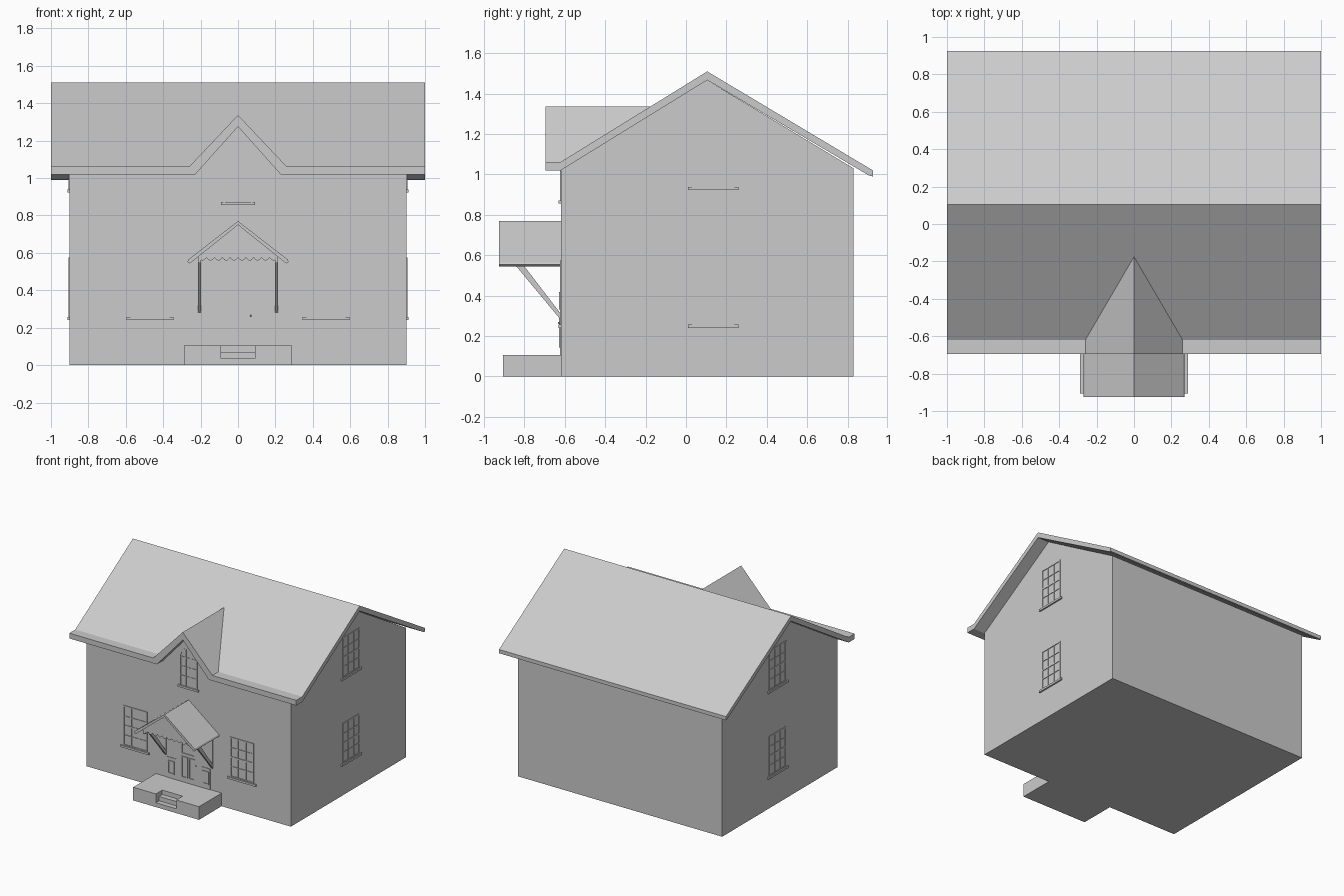
import bpy, bmesh, math
from mathutils import Matrix, Vector

if "Cube" in bpy.data.objects:
    bpy.data.objects.remove(bpy.data.objects["Cube"])

WALL_Y, WALL_X = -0.62, 0.90


def make(name, bm):
    bmesh.ops.recalc_face_normals(bm, faces=bm.faces)
    me = bpy.data.meshes.new(name)
    bm.to_mesh(me)
    bm.free()
    ob = bpy.data.objects.new(name, me)
    bpy.context.collection.objects.link(ob)
    return ob


def add_prism(bm, pts, axis, lo, hi):
    """Extrude a 2D profile: axis 'x' takes (y, z), axis 'y' takes (x, z)."""
    def co(p, t):
        return (t, p[0], p[1]) if axis == 'x' else (p[0], t, p[1])
    a = [bm.verts.new(co(p, lo)) for p in pts]
    b = [bm.verts.new(co(p, hi)) for p in pts]
    bm.faces.new(a)
    bm.faces.new(b[::-1])
    for i in range(len(pts)):
        j = (i + 1) % len(pts)
        bm.faces.new((a[i], b[i], b[j], a[j]))


def prism(name, pts, axis, lo, hi):
    bm = bmesh.new()
    add_prism(bm, pts, axis, lo, hi)
    return make(name, bm)


def rect(x0, x1, z0, z1):
    return [(x0, z0), (x1, z0), (x1, z1), (x0, z1)]


def add_frame(bm, x0, x1, z0, z1, w, y, depth):
    for r in (rect(x0, x0 + w, z0, z1), rect(x1 - w, x1, z0, z1),
              rect(x0 + w, x1 - w, z0, z0 + w), rect(x0 + w, x1 - w, z1 - w, z1)):
        add_prism(bm, r, 'y', y - depth, y)


def mirrored(pts):
    return pts + [(-x, z) for x, z in reversed(pts) if abs(x) > 1e-6]


# House body
prism("house_walls", [(WALL_Y, 0), (0.83, 0), (0.83, 1.03), (0.105, 1.467), (WALL_Y, 1.02)],
      'x', -WALL_X, WALL_X)

# Main roof slab
prism("main_roof", [(WALL_Y, 1.02), (0.105, 1.467), (0.905, 0.995), (0.925, 0.99),
                    (0.925, 1.02), (0.105, 1.51), (WALL_Y, 1.062)], 'x', -1, 1)

# Front eave that rises over the centre gable
top = [(-1, 1.062), (-0.26, 1.062), (0, 1.337), (0.26, 1.062), (1, 1.062)]
under = [(1, 1.02), (0.228, 1.02), (0, 1.275), (-0.228, 1.02), (-1, 1.02)]
prism("front_eave", top + under, 'y', -0.695, WALL_Y)

# Gable roof running back into the main slope
bm = bmesh.new()
l, r, p, q = [bm.verts.new(c) for c in ((-0.26, WALL_Y, 1.062), (0.26, WALL_Y, 1.062),
                                        (0, WALL_Y, 1.337), (0, -0.173, 1.337))]
for f in ((l, r, p), (l, p, q), (p, r, q), (l, q, r)):
    bm.faces.new(f)
make("centre_gable", bm)

# Porch slab with two steps cut into its front
bm = bmesh.new()
for s in (-1, 1):
    add_prism(bm, rect(*sorted((s * 0.09, s * 0.29)), 0, 0.105), 'y', -0.905, WALL_Y)
add_prism(bm, [(-0.905, 0), (WALL_Y, 0), (WALL_Y, 0.105), (-0.825, 0.105), (-0.825, 0.07),
               (-0.865, 0.07), (-0.865, 0.035), (-0.905, 0.035)], 'x', -0.09, 0.09)
make("porch_steps", bm)

# Door canopy
prism("canopy_roof", [(-0.265, 0.565), (0, 0.77), (0.265, 0.565), (0.27, 0.553), (0.258, 0.543),
                      (0, 0.75), (-0.258, 0.543), (-0.27, 0.553)], 'y', -0.925, WALL_Y)

# Scalloped panel under the canopy front
scallop = [(-0.21, 0.575)]
for i in range(10):
    for k in range(1, 5):
        scallop.append((-0.21 + 0.042 * (i + k / 4), 0.575 - 0.017 * math.sin(math.pi * k / 4)))
prism("canopy_valance", scallop + [(0.21, 0.587), (0, 0.752), (-0.21, 0.587)], 'y', -0.895, -0.885)

# Canopy braces with wall plates
for side, s in (("left", -1), ("right", 1)):
    lo, hi = sorted((s * 0.198, s * 0.214))
    bm = bmesh.new()
    add_prism(bm, [(-0.84, 0.545), (-0.80, 0.545), (WALL_Y, 0.31), (WALL_Y, 0.28)], 'x', lo, hi)
    add_prism(bm, rect(lo, hi, 0.285, 0.60), 'y', WALL_Y - 0.005, WALL_Y)
    add_prism(bm, rect(lo, hi, 0.545, 0.585), 'y', -0.89, WALL_Y)
    make(side + "_canopy_brace", bm)

# Door surround
prism("door_surround", mirrored([(0.19, 0.105), (0.19, 0.27), (0.11, 0.27),
                                 (0.11, 0.462), (0.09, 0.475)]), 'y', WALL_Y - 0.004, WALL_Y)

# Door panels, transom and side panels
bm = bmesh.new()
y = WALL_Y - 0.004
add_frame(bm, -0.06, 0.06, 0.33, 0.418, 0.007, y, 0.005)
for s in (-1, 1):
    add_frame(bm, *sorted((s * 0.005, s * 0.06)), 0.142, 0.31, 0.007, y, 0.005)
    add_frame(bm, *sorted((s * 0.123, s * 0.18)), 0.142, 0.245, 0.007, y, 0.005)
make("door_panels", bm)
bm = bmesh.new()
bmesh.ops.create_icosphere(bm, subdivisions=1, radius=0.006,
                           matrix=Matrix.Translation((0.068, y - 0.005, 0.265)))
make("door_knob", bm)


# Sash window with sill, built facing -y then turned to its wall
def window(name, pos, angle):
    bm = bmesh.new()
    add_frame(bm, -0.105, 0.105, 0.015, 0.335, 0.01, 0, 0.005)
    for x in (-0.035, 0.035):
        add_prism(bm, rect(x - 0.003, x + 0.003, 0.025, 0.325), 'y', -0.004, 0)
    for z, w in ((0.10, 0.003), (0.175, 0.006), (0.25, 0.003)):
        add_prism(bm, rect(-0.095, 0.095, z - w, z + w), 'y', -0.0045, 0)
    add_prism(bm, rect(-0.125, 0.125, 0, 0.016), 'y', -0.012, 0)
    ob = make(name, bm)
    ob.matrix_world = Matrix.Translation(Vector(pos)) @ Matrix.Rotation(angle, 4, 'Z')


for side, s in (("left", -1), ("right", 1)):
    window("front_window_" + side, (s * 0.47, WALL_Y, 0.24), 0)
    for level, z in (("lower", 0.24), ("upper", 0.922)):
        window(f"{side}_{level}_window", (s * WALL_X, 0.135, z), s * math.pi / 2)

# Arched window in the centre gable
bm = bmesh.new()
ZC, RO, RI = 1.10, 0.078, 0.069
for s in (-1, 1):
    add_prism(bm, rect(*sorted((s * RI, s * RO)), 0.87, ZC), 'y', WALL_Y - 0.005, WALL_Y)
arc = [math.pi * i / 12 for i in range(13)]
add_prism(bm, [(RO * math.cos(a), ZC + RO * math.sin(a)) for a in arc] +
          [(RI * math.cos(a), ZC + RI * math.sin(a)) for a in reversed(arc)],
          'y', WALL_Y - 0.005, WALL_Y)
for z in (0.95, 1.025, 1.10):
    add_prism(bm, rect(-RI, RI, z - 0.003, z + 0.003), 'y', WALL_Y - 0.004, WALL_Y)
for x in (-0.023, 0.023):
    add_prism(bm, rect(x - 0.003, x + 0.003, 0.87, 1.165), 'y', WALL_Y - 0.0035, WALL_Y)
add_prism(bm, rect(-0.09, 0.09, 0.856, 0.872), 'y', WALL_Y - 0.012, WALL_Y)
make("arched_window", bm)
